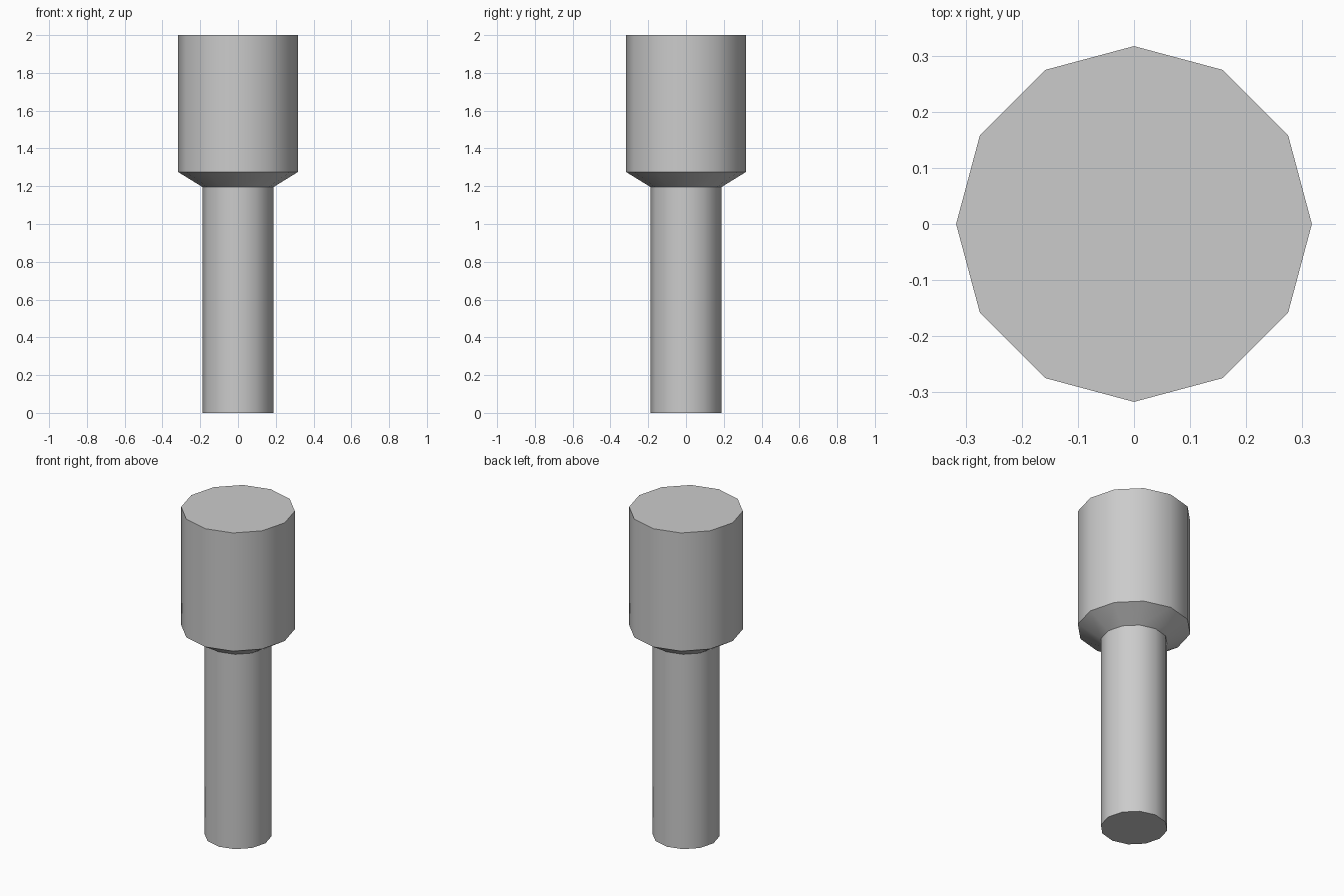
import bpy, bmesh, math

if "Cube" in bpy.data.objects:
    bpy.data.objects.remove(bpy.data.objects["Cube"])

SIDES = 12


def turned(name, profile):
    """Closed solid from stacked (radius, z) rings, capped at both ends."""
    bm = bmesh.new()
    rings = []
    for r, z in profile:
        rings.append([bm.verts.new((r * math.cos(2 * math.pi * i / SIDES),
                                    r * math.sin(2 * math.pi * i / SIDES), z))
                      for i in range(SIDES)])
    for low, high in zip(rings, rings[1:]):
        for i in range(SIDES):
            j = (i + 1) % SIDES
            bm.faces.new((low[i], low[j], high[j], high[i]))
    bm.faces.new(rings[0][::-1])
    bm.faces.new(rings[-1])
    mesh = bpy.data.meshes.new(name)
    bm.to_mesh(mesh)
    bm.free()
    obj = bpy.data.objects.new(name, mesh)
    bpy.context.collection.objects.link(obj)
    bpy.ops.object.select_all(action='DESELECT')
    obj.select_set(True)
    bpy.context.view_layer.objects.active = obj
    bpy.ops.object.shade_smooth_by_angle(angle=math.radians(35))
    return obj


# Slim shaft, flared collar and thick head in one turned piece
turned("stepped_peg", [(0.187, 0), (0.187, 1.195), (0.317, 1.275), (0.317, 2)])
